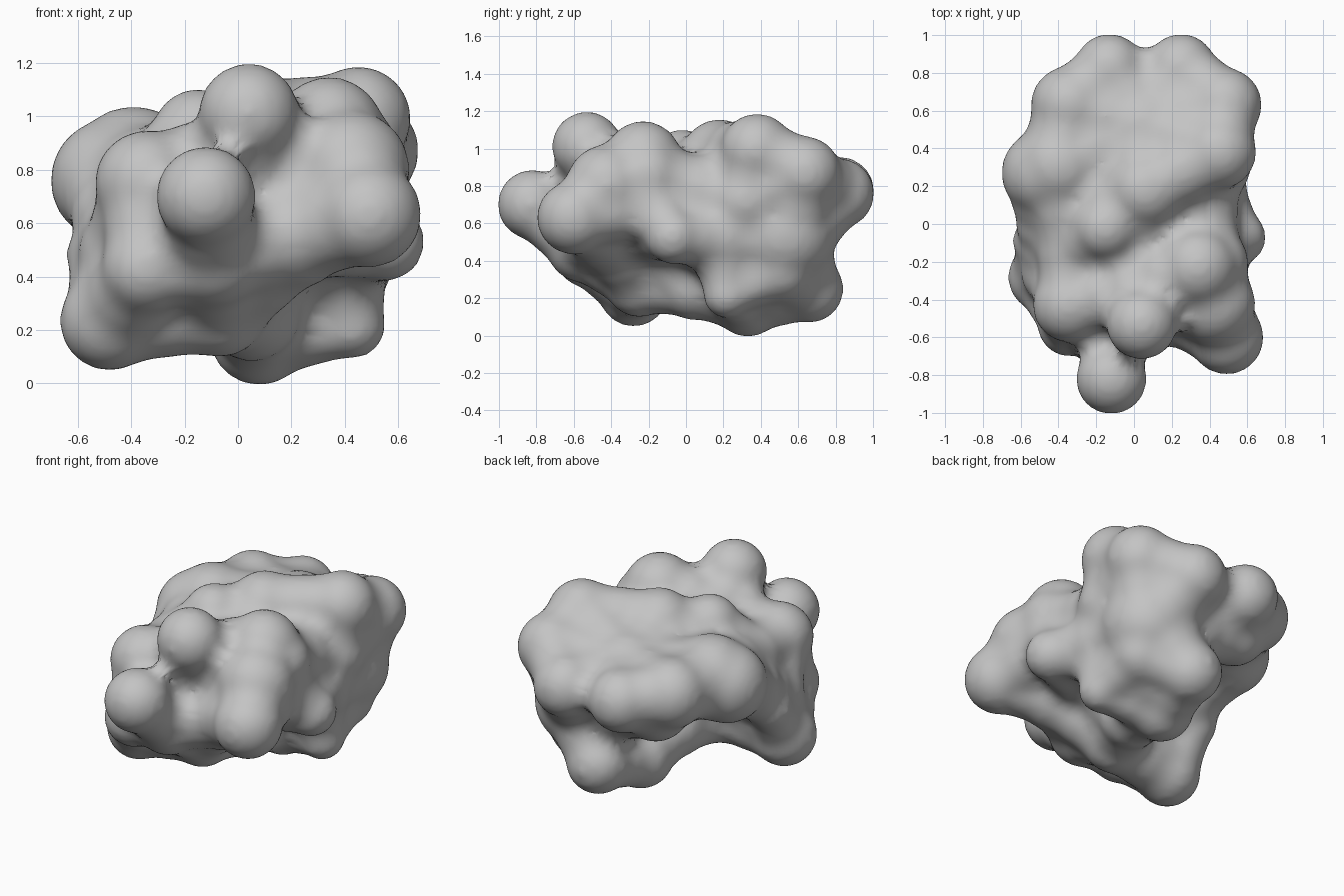
import bpy
import bmesh
from mathutils import Vector, Matrix

cube = bpy.data.objects.get("Cube")
if cube:
    bpy.data.objects.remove(cube, do_unlink=True)

# One plain grey for the whole body
grey = bpy.data.materials.new("soft_grey")
grey.use_nodes = True
grey.diffuse_color = (0.55, 0.55, 0.55, 1)
grey.node_tree.nodes["Principled BSDF"].inputs["Base Color"].default_value = (0.55, 0.55, 0.55, 1)

FILLET = 0.045
SMOOTH_LOSS = 0.01
bm = bmesh.new()


def ball(x, y, z, r):
    bmesh.ops.create_icosphere(bm, subdivisions=3, radius=r + FILLET,
                               matrix=Matrix.Translation((x, y, z)))


def link(a, b, slim=0.88, steps=4):
    """String of balls that blends from lobe a to lobe b, thinner between."""
    a, b = Vector(a), Vector(b)
    for i in range(steps + 1):
        x, y, z, r = a.lerp(b, i / steps)
        ball(x, y, z, r * (1 if i in (0, steps) else slim))


# Front half lobes
nose = (-0.12, -0.82, 0.70, 0.18)
crown = (0.04, -0.53, 1.01, 0.18)
shoulder = (0.49, -0.60, 0.63, 0.19)
brow = (0.42, -0.42, 0.80, 0.215)
ridge = (0.34, -0.23, 0.94, 0.20)
ridge_side = (0.41, -0.21, 0.85, 0.19)
armpit = (0.40, -0.20, 0.72, 0.20)
hollow = (0.21, -0.44, 0.56, 0.20)
cheek = (-0.34, -0.43, 0.75, 0.19)
cheek_back = (-0.34, -0.15, 0.74, 0.17)
jaw = (-0.34, -0.53, 0.43, 0.165)
foot = (-0.48, -0.28, 0.235, 0.18)
calf = (-0.42, -0.26, 0.49, 0.17)
chin = (-0.09, -0.55, 0.48, 0.19)
belly = (-0.07, -0.25, 0.28, 0.175)
heart = (0.02, -0.24, 0.62, 0.27)
hip = (-0.51, -0.09, 0.48, 0.125)
stud = (0.55, -0.07, 0.53, 0.14)

# Rear half lobes
saddle = (-0.15, -0.02, 0.93, 0.165)
hump = (0.06, 0.18, 0.95, 0.20)
valley = (0.34, 0.07, 0.76, 0.205)
peak = (0.45, 0.38, 0.99, 0.19)
rib = (0.41, 0.32, 0.72, 0.205)
corner = (0.48, 0.63, 0.87, 0.19)
tail_left = (0.25, 0.82, 0.76, 0.18)
tail_right = (-0.13, 0.82, 0.77, 0.18)
back_right = (-0.34, 0.63, 0.80, 0.20)
wing = (-0.47, 0.27, 0.76, 0.225)
wing_top = (-0.39, 0.31, 0.79, 0.24)
slab = (0.05, 0.50, 0.75, 0.27)
flank = (0.34, 0.53, 0.54, 0.265)
side = (0.37, 0.20, 0.53, 0.22)
haunch = (0.36, 0.50, 0.36, 0.18)
keel = (0.08, 0.33, 0.18, 0.18)
keel_front = (0.05, 0.04, 0.27, 0.18)
keel_back = (0.14, 0.66, 0.25, 0.175)
nub = (0.425, 0.22, 0.22, 0.12)
under_slab = (-0.22, 0.61, 0.67, 0.19)

# Necks that connect the lobes
necks = [
    (nose, chin), (shoulder, brow), (brow, ridge), (brow, heart),
    (shoulder, hollow), (hollow, chin), (hollow, heart), (hollow, belly),
    (hollow, brow), (shoulder, armpit), (armpit, ridge), (armpit, ridge_side),
    (ridge_side, brow), (ridge_side, valley), (armpit, heart), (crown, heart),
    (cheek, ridge), (cheek, jaw), (jaw, foot), (jaw, chin), (chin, belly),
    (chin, heart), (cheek, heart), (cheek, cheek_back), (cheek_back, heart),
    (cheek_back, hip), (cheek_back, saddle), (cheek_back, wing_top),
    (jaw, heart), (foot, belly), (foot, calf), (calf, hip), (calf, cheek),
    (calf, heart), (calf, wing), (foot, hip), (foot, heart), (hip, heart),
    (belly, heart), (ridge, heart), (stud, armpit), (stud, side), (stud, heart),
    (valley, armpit), (valley, side), (valley, slab), (valley, heart),
    (valley, rib), (rib, peak), (rib, corner), (rib, side), (rib, flank),
    (rib, slab), (wing, wing_top), (wing_top, back_right), (back_right, tail_right),
    (tail_left, corner), (corner, peak), (back_right, slab), (tail_left, slab),
    (tail_right, slab), (peak, slab), (wing_top, slab), (corner, slab),
    (hump, slab), (hump, peak), (hump, heart), (saddle, heart), (saddle, slab),
    (slab, flank), (flank, side), (flank, corner), (flank, tail_left),
    (flank, haunch), (haunch, nub), (haunch, keel_back), (haunch, keel),
    (flank, keel_back), (keel_back, keel), (keel, keel_front),
    (keel_front, belly), (keel, side), (side, heart), (keel_front, heart),
    (heart, slab), (nub, keel), (nub, side), (under_slab, slab),
    (under_slab, flank), (under_slab, tail_right),
]
for a, b in necks:
    link(a, b)

mesh = bpy.data.meshes.new("lumps")
bm.to_mesh(mesh)
bm.free()
lumps = bpy.data.objects.new("lumps", mesh)
bpy.context.collection.objects.link(lumps)

# Fuse the swollen lumps, then shrink back so the joints become soft fillets
fuse = lumps.modifiers.new("fuse", "REMESH")
fuse.mode = "VOXEL"
fuse.voxel_size = 0.025


def soften(name, rounds):
    mod = lumps.modifiers.new(name, "SMOOTH")
    mod.factor = 0.5
    mod.iterations = rounds


soften("soften_joints", 8)
shrink = lumps.modifiers.new("shrink", "DISPLACE")
shrink.strength = SMOOTH_LOSS - FILLET
shrink.mid_level = 0
soften("soften_surface", 6)

# Keep the fused skin as the finished body
graph = bpy.context.evaluated_depsgraph_get()
skin = bpy.data.meshes.new_from_object(lumps.evaluated_get(graph))
bpy.data.objects.remove(lumps, do_unlink=True)
skin.name = "lumpy_body"
skin.materials.clear()
skin.materials.append(grey)
for p in skin.polygons:
    p.use_smooth = True
    p.material_index = 0
body = bpy.data.objects.new("lumpy_body", skin)
bpy.context.collection.objects.link(body)
